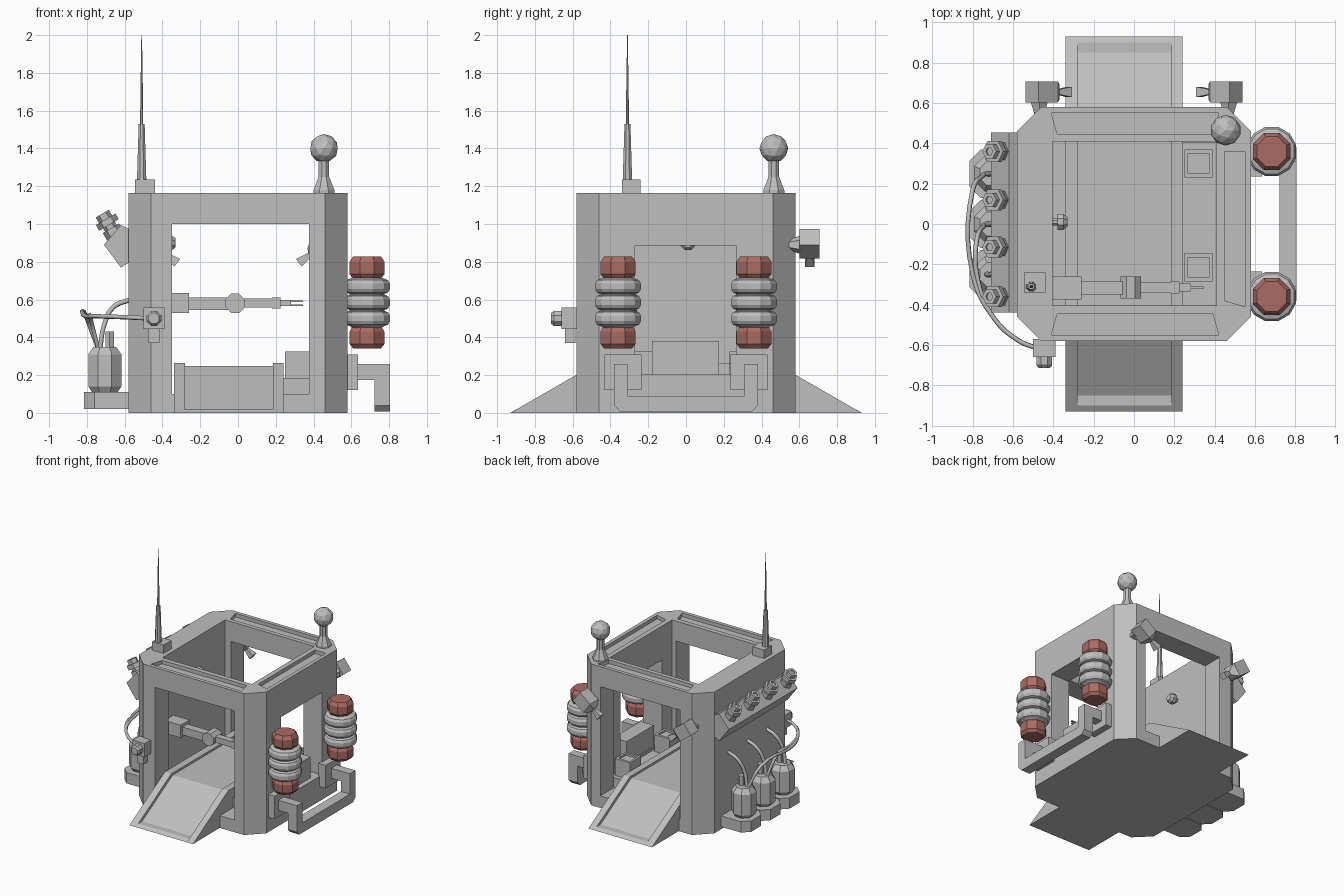
import bpy, bmesh, math
from mathutils import Vector, Matrix

if "Cube" in bpy.data.objects:
    bpy.data.objects.remove(bpy.data.objects["Cube"])


def material(name, rgb):
    m = bpy.data.materials.new(name)
    m.diffuse_color = (*rgb, 1)
    m.use_nodes = True
    m.node_tree.nodes["Principled BSDF"].inputs["Base Color"].default_value = m.diffuse_color
    return m


GREY = material("plain grey", (0.52, 0.52, 0.52))
RED = material("dull red", (0.41, 0.15, 0.125))


def finish(name, bm, mat=GREY, matrix=None):
    bmesh.ops.recalc_face_normals(bm, faces=bm.faces)
    me = bpy.data.meshes.new(name)
    bm.to_mesh(me)
    bm.free()
    me.materials.append(mat)
    ob = bpy.data.objects.new(name, me)
    if matrix:
        me.transform(matrix)
    bpy.context.collection.objects.link(ob)
    return ob


def prism(name, pts, axis, a, b, mat=GREY):
    """Extrude a 2D outline along an axis from a to b."""
    place = {'x': lambda p, t: (t, p[0], p[1]),
             'y': lambda p, t: (p[0], t, p[1]),
             'z': lambda p, t: (p[0], p[1], t)}[axis]
    bm = bmesh.new()
    lo = [bm.verts.new(place(p, a)) for p in pts]
    hi = [bm.verts.new(place(p, b)) for p in pts]
    bm.faces.new(lo)
    bm.faces.new(hi)
    for i in range(len(pts)):
        j = (i + 1) % len(pts)
        bm.faces.new((lo[i], lo[j], hi[j], hi[i]))
    return finish(name, bm, mat)


def box(name, x0, x1, y0, y1, z0, z1, mat=GREY):
    return prism(name, [(x0, y0), (x1, y0), (x1, y1), (x0, y1)], 'z', z0, z1, mat)


def lathe(name, prof, n, pos=(0, 0, 0), d=(0, 0, 1), mat=GREY):
    """Spin a (radius, height) profile about direction d at pos."""
    bm = bmesh.new()
    rings = [[bm.verts.new((r * math.cos(math.tau * (i + .5) / n),
                            r * math.sin(math.tau * (i + .5) / n), h))
              for i in range(n)] for r, h in prof]
    for a, b in zip(rings, rings[1:]):
        for i in range(n):
            j = (i + 1) % n
            bm.faces.new((a[i], a[j], b[j], b[i]))
    bm.faces.new(rings[0])
    bm.faces.new(rings[-1])
    rot = Vector(d).to_track_quat('Z', 'Y').to_matrix().to_4x4()
    return finish(name, bm, mat, Matrix.Translation(pos) @ rot)


def hose(name, pts, r=.014):
    cu = bpy.data.curves.new(name, 'CURVE')
    cu.dimensions = '3D'
    cu.bevel_depth, cu.bevel_resolution, cu.resolution_u = r, 1, 5
    sp = cu.splines.new('BEZIER')
    sp.bezier_points.add(len(pts) - 1)
    for bp, p in zip(sp.bezier_points, pts):
        bp.co = p
        bp.handle_left_type = bp.handle_right_type = 'AUTO'
    cu.materials.append(GREY)
    bpy.context.collection.objects.link(bpy.data.objects.new(name, cu))


def cut(target, cutter):
    m = target.modifiers.new("cut", 'BOOLEAN')
    m.operation, m.solver, m.object = 'DIFFERENCE', 'EXACT', cutter
    bpy.context.view_layer.objects.active = target
    bpy.ops.object.modifier_apply(modifier=m.name)
    bpy.data.objects.remove(cutter)


# Cabin shell: chamfered block, hollowed, with doorways, side window and roof recesses
S, C = .58, .46
body = prism("cabin_shell", [(-C, -S), (C, -S), (S, -C), (S, C), (C, S), (-C, S), (-S, C), (-S, -C)],
             'z', 0, 1.165)
cut(body, box("cut", -.405, .41, -.405, .41, .1, 1.4))
cut(body, box("cut", -.35, .375, -.8, .8, .1, 1.0))
cut(body, box("cut", .3, .8, -.27, .265, .205, .885))
for s in (-1, 1):
    cut(body, prism("cut", [(-.41, s * .55), (.42, s * .55), (.39, s * .445), (-.38, s * .445)],
                    'z', 1.135, 1.3))
cut(body, prism("cut", [(.55, -.41), (.55, .36), (.45, .36), (.45, -.38)], 'z', 1.135, 1.3))

# Drive-through ramp: two rails with a sunken tread between them
rail = [(-.93, 0), (-.47, .265), (.47, .265), (.93, 0)]
tread = [(-.9, 0), (-.9, .018), (-.85, .018), (-.45, .247), (.45, .247), (.85, .018), (.9, .018), (.9, 0)]
prism("ramp_rail_left", rail, 'x', -.34, -.28)
prism("ramp_rail_right", rail, 'x', .185, .24)
prism("ramp_tread", tread, 'x', -.28, .185)
for s in (-1, 1):
    prism("ramp_lip", [(s * .93, 0), (s * .9, .018), (s * .9, 0)], 'x', -.28, .185)

# Interior shelf, consoles and low sill panel
box("side_shelf", .24, .41, -.405, .405, .1, .185)
for y in (-.215, .3):
    con = box("console", .25, .39, y - .07, y + .07, .185, .325)
    cut(con, box("cut", .268, .372, y - .05, y + .05, .31, .4))
box("sill_panel", .42, .54, -.18, .175, .2, .38)

# Robot arm on the inner left wall
box("arm_shoulder", -.41, -.26, -.375, -.26, .53, .635)
box("arm_upper", -.27, -.05, -.35, -.285, .545, .61)
lathe("arm_elbow", [(.055, -.055), (.055, .055)], 8, (-.015, -.315, .58), (0, 1, 0))
box("arm_fore", .03, .2, -.342, -.29, .557, .605)
box("arm_wrist", .18, .225, -.345, -.285, .552, .61)
box("arm_hand", .22, .28, -.335, -.295, .565, .598)
for z in (.57, .59):
    box("arm_finger", .27, .345, -.322, -.31, z - .004, z + .004)
lathe("wall_lamp", [(.02, 0), (.02, .03), (.042, .03), (.042, .06), (.025, .08)], 8,
      (-.41, .01, .9), (1, 0, 0))

# Antenna and ball sensor on the roof
box("antenna_base", -.545, -.44, -.34, -.24, 1.16, 1.235)
lathe("antenna", [(.027, 1.23), (.017, 1.53), (.009, 1.53), (.007, 1.7), (.002, 2)], 8, (-.51, -.31, 0))
lathe("sensor_stem", [(.06, 1.16), (.06, 1.18), (.03, 1.25), (.03, 1.35)], 8, (.455, .465, 0))
bm = bmesh.new()
bmesh.ops.create_icosphere(bm, subdivisions=2, radius=.076)
finish("sensor_ball", bm, GREY, Matrix.Translation((.455, .465, 1.4)))

# Red canisters with collar rings on the right side
for y in (-.36, .36):
    p = (.683, y, 0)
    lathe("canister_bottom", [(.08, .342), (.1, .365), (.1, .43), (.08, .46)], 8, p, mat=RED)
    lathe("canister_top", [(.08, .71), (.1, .735), (.1, .8), (.08, .828)], 8, p, mat=RED)
    prof = [(.08, .45)]
    for z in (.5, .585, .67):
        prof += [(.095, z - .04), (.115, z - .033), (.126, z - .014),
                 (.126, z + .014), (.115, z + .033), (.095, z + .04)]
    lathe("canister_rings", prof + [(.08, .715)], 12, p)

# Bumper bar on the right side
for s in (-1, 1):
    box("bumper_mount", .57, .635, s * .333 - .098, s * .333 + .098, .12, .31)
    box("bumper_arm", .63, .805, s * .345 - .036, s * .345 + .036, .175, .258)
prism("bumper_bar", [(-.381, .258), (-.381, .04), (-.35, .008), (.35, .008), (.381, .04), (.381, .258),
                     (.309, .258), (.309, .09), (-.309, .09), (-.309, .258)], 'x', .722, .805)

# Tanks, bases and hoses on the left side
for y in (-.25, 0, .25):
    prism("tank_base", [(-.57, y - .12), (-.76, y - .12), (-.815, y - .065), (-.815, y + .065),
                        (-.76, y + .12), (-.57, y + .12)], 'z', .02, .11)
    lathe("tank", [(.07, .105), (.095, .14), (.095, .31), (.065, .35)], 8, (-.705, y, 0))
    lathe("tank_valve", [(.026, .34), (.026, .43)], 6, (-.68, y, 0))
    hose("tank_hose", [(-.73, y, .34), (-.71, y, .46), (-.66, y + .02, .56), (-.57, y + .02, .6)])
for k, y in enumerate((.25, 0)):
    x = -.8 + k * .02
    hose("long_hose", [(-.74, y, .34), (x, y - .08, .5), (x, -.25, .51), (-.7, -.46, .51),
                       (-.57, -.58, .505), (-.47, -.62, .5)], .012)

# Hose junction on the front
box("junction_box", -.5, -.39, -.66, -.57, .445, .557)
lathe("junction_knob", [(.042, 0), (.042, .04), (.03, .055)], 8, (-.445, -.66, .5), (0, -1, 0))
box("junction_outlet", -.474, -.415, -.64, -.585, .37, .45)

# Upper left rail with four tilted nozzles
prism("nozzle_rail", [(-.71, .89), (-.62, .995), (-.57, .97), (-.57, .8), (-.62, .77)], 'y', -.44, .455)
for y in (-.36, -.115, .12, .36):
    lathe("nozzle", [(.05, 0), (.05, .055), (.036, .055), (.036, .075), (.06, .075), (.06, .11),
                     (.04, .11), (.04, .145), (.02, .145), (.02, .135)], 6,
          (-.645, y, .93), (-.5, 0, .85))

# Horn lamps on the rear corners
for s in (-1, 1):
    d = Vector((-s * .8, 0, -.6))
    pos = Vector((s * .45, .655, .89))
    lathe("lamp_housing", [(.075, -.07), (.075, .05), (.05, .075), (.018, .09), (.036, .16)],
          4, pos, d)
    lathe("lamp_mount", [(.02, 0), (.05, .09)], 6, (s * .47, .52, .89), (0, 1, 0))
